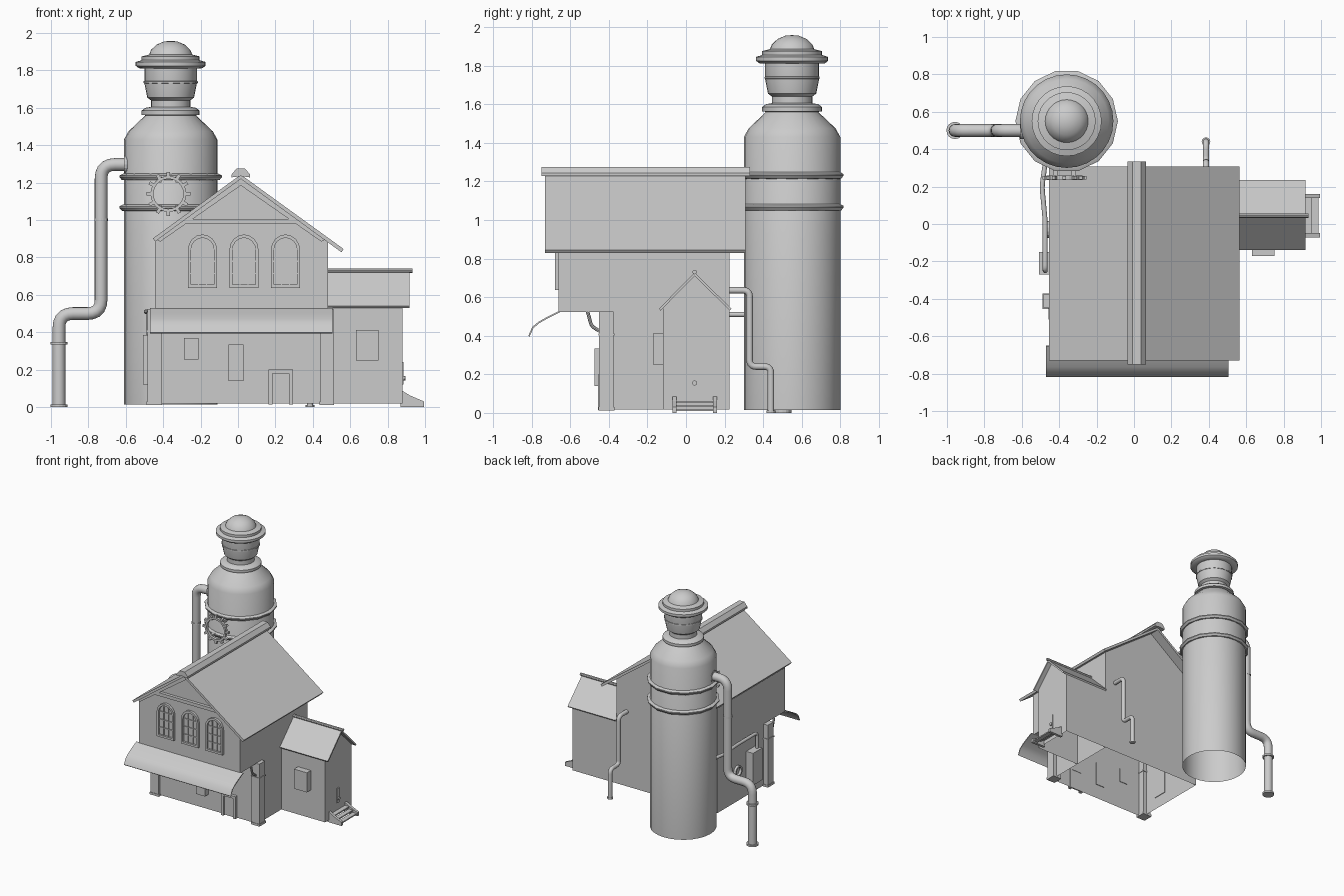
import bpy, bmesh, math
from mathutils import Vector, Matrix

if "Cube" in bpy.data.objects:
    bpy.data.objects.remove(bpy.data.objects["Cube"])


def finish(name, bm, smooth=False):
    bmesh.ops.recalc_face_normals(bm, faces=bm.faces)
    me = bpy.data.meshes.new(name)
    bm.to_mesh(me)
    bm.free()
    ob = bpy.data.objects.new(name, me)
    bpy.context.collection.objects.link(ob)
    if smooth:
        bpy.ops.object.select_all(action='DESELECT')
        ob.select_set(True)
        bpy.context.view_layer.objects.active = ob
        bpy.ops.object.shade_smooth_by_angle(angle=math.radians(35))
    return ob


def place(axis, p, d):
    return {'x': (d, p[0], p[1]), 'y': (p[0], d, p[1]), 'z': (p[0], p[1], d)}[axis]


def prism(name, pts, axis, a, b, drop=(), caps=True, smooth=False):
    """Extrude a profile along an axis; drop lists side faces left open."""
    bm = bmesh.new()
    va = [bm.verts.new(place(axis, p, a)) for p in pts]
    vb = [bm.verts.new(place(axis, p, b)) for p in pts]
    n = len(pts)
    for i in range(n):
        if i not in drop:
            bm.faces.new((va[i], va[(i + 1) % n], vb[(i + 1) % n], vb[i]))
    if caps:
        bm.faces.new(va)
        bm.faces.new(vb)
    return finish(name, bm, smooth)


def box(name, x0, x1, y0, y1, z0, z1, drop=()):
    return prism(name, [(x0, z0), (x1, z0), (x1, z1), (x0, z1)], 'y', y0, y1, drop)


def ring(name, outer, inner, axis, a, b):
    bm = bmesh.new()
    loops = [[bm.verts.new(place(axis, p, d)) for p in pts]
             for pts, d in ((outer, a), (outer, b), (inner, b), (inner, a))]
    n = len(outer)
    for k in range(4):
        A, B = loops[k], loops[(k + 1) % 4]
        for i in range(n):
            bm.faces.new((A[i], A[(i + 1) % n], B[(i + 1) % n], B[i]))
    return finish(name, bm)


def circle(cx, cy, r, n):
    return [(cx + r * math.cos(2 * math.pi * i / n), cy + r * math.sin(2 * math.pi * i / n)) for i in range(n)]


def lathe(name, prof, x, y, n, closed=False):
    """Revolve (radius, z) points about a vertical axis."""
    bm = bmesh.new()
    rows = []
    for r, z in prof:
        rows.append([bm.verts.new((px, py, z)) for px, py in circle(x, y, r, n)])
    pairs = list(zip(rows, rows[1:])) + ([(rows[-1], rows[0])] if closed else [])
    for A, B in pairs:
        for i in range(n):
            bm.faces.new((A[i], A[(i + 1) % n], B[(i + 1) % n], B[i]))
    bmesh.ops.remove_doubles(bm, verts=bm.verts, dist=1e-5)
    return finish(name, bm, True)


def tube(name, pts, r, fillet, n=12):
    """Round pipe along a path with rounded corners."""
    P = [Vector(p) for p in pts]
    path = [P[0]]
    for a, b, c in zip(P, P[1:], P[2:]):
        s, e = b + (a - b).normalized() * fillet, b + (c - b).normalized() * fillet
        for i in range(6):
            t = i / 5
            path.append(s * (1 - t) ** 2 + b * 2 * t * (1 - t) + e * t * t)
    path.append(P[-1])
    bm = bmesh.new()
    rows, q, last = [], None, None
    for i, p in enumerate(path):
        d = (path[min(i + 1, len(path) - 1)] - path[max(i - 1, 0)]).normalized()
        q = d.to_track_quat('Z', 'Y') if q is None else last.rotation_difference(d) @ q
        last = d
        rows.append([bm.verts.new(p + q @ Vector((u, v, 0))) for u, v in circle(0, 0, r, n)])
    for A, B in zip(rows, rows[1:]):
        for i in range(n):
            bm.faces.new((A[i], A[(i + 1) % n], B[(i + 1) % n], B[i]))
    bm.faces.new(rows[0])
    bm.faces.new(rows[-1])
    return finish(name, bm, True)


# Tower with bands, collar and domed cap
TX, TY = -0.36, 0.55
lathe("tower", [(.25, .015), (.25, 1.43), (.225, 1.475), (.135, 1.56), (.155, 1.563), (.155, 1.585),
                (.135, 1.6), (.105, 1.605), (.105, 1.64), (.125, 1.655), (.14, 1.73), (.14, 1.81),
                (.17, 1.812), (.187, 1.825), (.187, 1.845), (.155, 1.855), (.155, 1.875), (.115, 1.885),
                (.105, 1.91), (.075, 1.938), (.035, 1.955), (0, 1.958)], TX, TY, 28)
for z in (1.065, 1.23):
    lathe("tower_band", [(.245, z - .018), (.262, z - .015), (.274, z), (.274, z + .008), (.255, z + .018),
                         (.245, z + .018)], TX, TY, 14, True)
lathe("neck_band", [(.13, 1.73), (.146, 1.732), (.146, 1.742), (.13, 1.744)], TX, TY, 14, True)

# Large side pipe and flanges
tube("large_pipe", [(-.58, .5, 1.297), (-.732, .5, 1.297), (-.732, .5, .5), (-.957, .5, .5), (-.957, .5, 0)],
     .034, .075, 16)
for x, z in ((-.957, .0), (-.957, .335), (-.732, .995)):
    r = .036 if z > .9 else .046
    prism("pipe_flange", circle(x, .5, r, 16), 'z', z, z + .014)
prism("pipe_tower_flange", circle(.5, 1.297, .046, 16), 'x', -.61, -.59)

# Toothed wheel in front of the tower
GX, GZ = -.372, 1.14
ring("wheel_rim", circle(GX, GZ, .096, 24), circle(GX, GZ, .08, 24), 'y', .235, .258)
for i in range(12):
    t = box("wheel_tooth", .09, .118, -.01, .01, -.009, .009)
    t.matrix_world = Matrix.Translation((GX, .247, GZ)) @ Matrix.Rotation(i * math.pi / 6, 4, 'Y')
for dx in (-.05, .05):
    for dz in (-.07, .07):
        box("wheel_bracket", GX + dx - .012, GX + dx + .012, .25, .32, GZ + dz - .01, GZ + dz + .01)

# Main house: jettied upper storey over a set-back ground floor
box("ground_floor", -.445, .48, -.43, .225, .018, .525, (0, 2))
prism("upper_storey", [(-.445, .525), (.48, .525), (.48, .885), (.015, 1.22), (-.445, .885)],
      'y', -.66, .225, (0, 2, 3))
box("overhang_floor", -.445, .48, -.66, -.43, .522, .527)

# Main roof slabs and ridge cap
for sx, ez in ((-.455, .902), (.565, .845)):
    prism("roof_slab", [(.015, 1.243), (sx, ez), (sx - .012 * (1 if sx > 0 else -1), ez - .017), (.015, 1.22)],
          'y', -.73, .308)
prism("ridge_cap", [(-.035, 1.228), (-.035, 1.243), (-.008, 1.275), (.038, 1.275), (.065, 1.243), (.065, 1.228),
                    (.015, 1.235)], 'y', -.75, .333)

# Gable truss trim
box("gable_tie", -.28, .31, -.685, -.655, .978, 1.005)
for s in (-1, 1):
    prism("gable_rafter", [(.015, 1.222), (.015 + s * .45, .895), (.015 + s * .43, .885), (.015, 1.185)],
          'y', -.685, -.655)

# Pointed-arch windows with glazing bars
def arch(cx, w, z0, zs, h):
    return [(cx - w, z0), (cx + w, z0)] + [
        (cx + w * math.cos(math.pi * i / 8), zs + h * math.sin(math.pi * i / 8)) for i in range(9)]


for cx in (-.19, .032, .254):
    ring("window_frame", arch(cx, .078, .638, .84, .083), arch(cx, .062, .655, .84, .065), 'y', -.68, -.655)
    prism("window_pane", arch(cx, .064, .65, .84, .067), 'y', -.664, -.658)
    for dx in (-.022, .022):
        box("window_bar", cx + dx - .003, cx + dx + .003, -.672, -.66, .65, .89)
    for z in (.715, .78, .845):
        box("window_crossbar", cx - .062, cx + .062, -.672, -.66, z - .003, z + .003)

# Curved awning
top = [(-.655, .53), (-.715, .5), (-.765, .472), (-.797, .445), (-.817, .4)]
prism("awning", top + [(y + .006, z - .006) for y, z in reversed(top)], 'x', -.47, .505, smooth=True)

# Corner posts, capitals and curved braces
for x0, x1 in ((-.485, -.41), (.44, .51)):
    box("corner_post", x0, x1, -.45, -.375, .015, .525)
    box("post_capital", x0 - .004, x1 + .004, -.454, -.371, .4, .412)
    box("post_foot", x0 - .004, x1 + .004, -.454, -.371, .012, .03)
    c = (x0 + x1) / 2
    tube("post_brace", [(c, -.45, .425), (c, -.49, .45), (c, -.51, .525)], .009, .018, 8)

# Ground-floor front fittings
box("notice_board", -.29, -.212, -.445, -.425, .255, .37)
box("notice_knob", -.28, -.27, -.452, -.44, .305, .32)
box("wall_box", -.05, .03, -.475, -.425, .14, .335)
box("door", .182, .275, -.438, -.428, .018, .18)
for x0, x1, z0, z1 in ((.163, .185, .015, .2), (.272, .294, .015, .2), (.163, .294, .18, .2)):
    box("door_frame", x0, x1, -.455, -.425, z0, z1)

# Annex with gabled roof
prism("annex_walls", [(-.12, .018), (.225, .018), (.225, .545), (.045, .71), (-.12, .555)], 'x', .48, .88, (0,))
for ey, ez in ((-.14, .54), (.235, .54)):
    prism("annex_roof", [(.045, .728), (ey, ez), (ey + (.008 if ey < 0 else -.008), ez - .01), (.045, .71)],
          'x', .48, .918)
prism("annex_ridge", circle(.045, .73, .012, 8), 'x', .48, .932)
box("annex_window_box", .632, .75, -.172, -.115, .25, .412)
prism("annex_lamp", circle(.045, .155, .013, 10), 'x', .88, .896)
box("annex_lamp_plate", .878, .886, .03, .06, .12, .24)

# Entrance steps
for y in (-.06, .15):
    prism("step_side", [(.87, 0), (.995, 0), (.995, .03), (.92, .062), (.87, .092)], 'x', 0, 1).matrix_world = \
        Matrix(((0, 1, 0, 0), (.022, 0, 0, y - .011), (0, 0, 1, 0), (0, 0, 0, 1)))
for i in range(3):
    box("step_tread", .88 + .034 * i, .918 + .034 * i, -.05, .14, .05 - .02 * i, .06 - .02 * i)

# Back drain pipe
tube("back_pipe", [(.385, .21, .635), (.385, .33, .635), (.385, .33, .24), (.385, .44, .24), (.385, .44, .0)],
     .017, .035)
prism("back_pipe_foot", circle(.385, .44, .023, 12), 'z', 0, .012)

# Left wall: feed pipe from the tower, cabinet and valve wheel
tube("feed_pipe", [(-.47, .36, .51), (-.492, .2, .51), (-.475, .02, .51), (-.475, -.25, .51), (-.475, -.25, .37)],
     .013, .03)
box("side_cabinet", -.508, -.44, -.27, -.15, .12, .385)
ring("valve_wheel", circle(-.03, .27, .045, 14), circle(-.03, .27, .032, 14), 'x', -.465, -.44)
